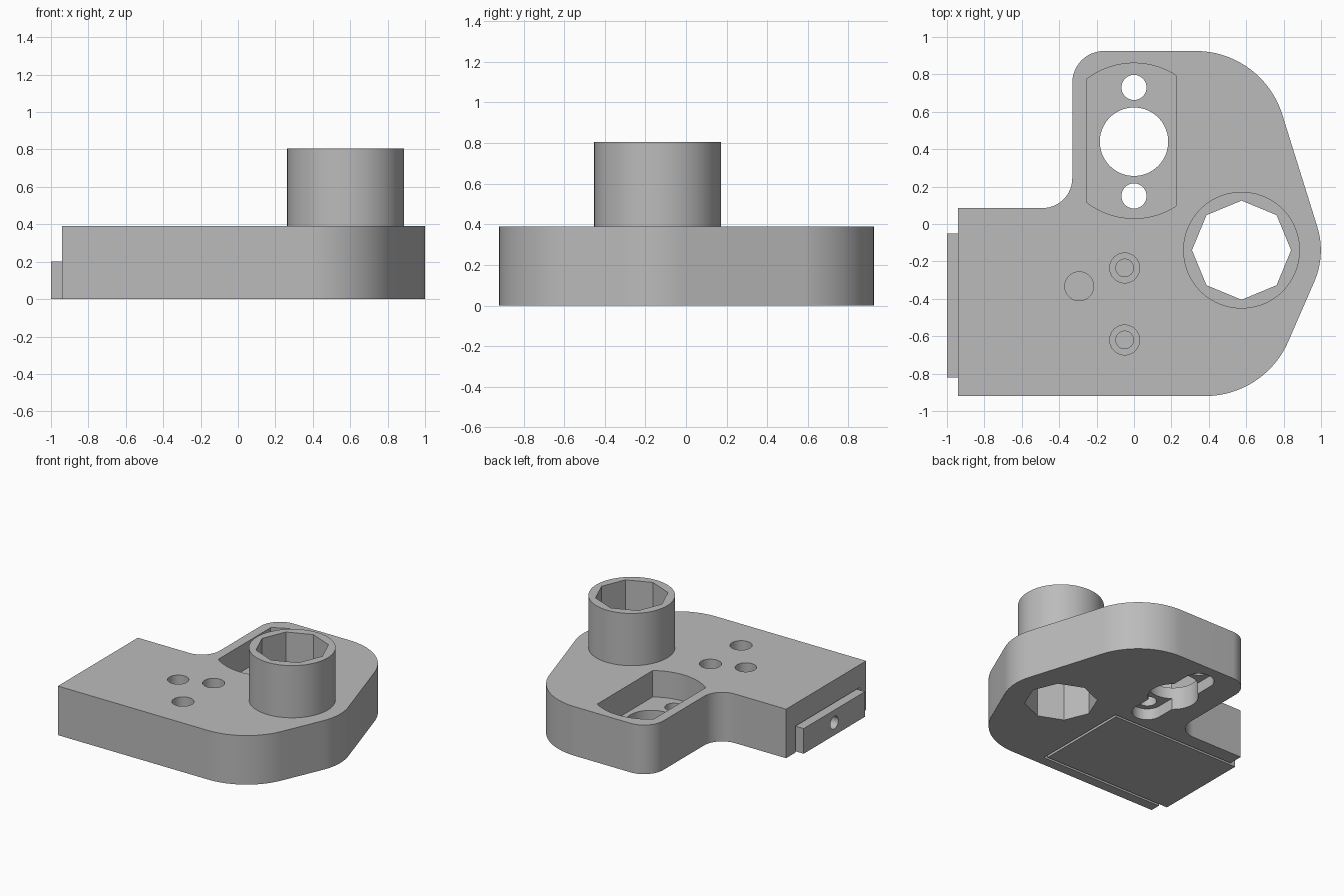
import bpy, bmesh, math

default = bpy.data.objects.get("Cube")
if default:
    bpy.data.objects.remove(default, do_unlink=True)

grey = bpy.data.materials.new("light_grey")
grey.use_nodes = True
colour = (0.5, 0.5, 0.5, 1)
grey.diffuse_color = colour
grey.node_tree.nodes["Principled BSDF"].inputs["Base Color"].default_value = colour


def arc(cx, cy, r, start, end, n=16):
    angles = [math.radians(start + (end - start) * i / n) for i in range(n + 1)]
    return [(cx + r * math.cos(a), cy + r * math.sin(a)) for a in angles]


def circle(cx, cy, r, n=64):
    return arc(cx, cy, r, 0, 360, n)[:-1]


def rectangle(x0, x1, y0, y1):
    return [(x0, y0), (x1, y0), (x1, y1), (x0, y1)]


def prism(name, outline, z0, z1):
    """Extrude a flat outline between two heights."""
    bm = bmesh.new()
    base = bm.faces.new([bm.verts.new((x, y, z0)) for x, y in outline])
    top = bmesh.ops.extrude_face_region(bm, geom=[base])["geom"]
    verts = [g for g in top if isinstance(g, bmesh.types.BMVert)]
    bmesh.ops.translate(bm, verts=verts, vec=(0, 0, z1 - z0))
    bmesh.ops.recalc_face_normals(bm, faces=bm.faces)
    mesh = bpy.data.meshes.new(name)
    bm.to_mesh(mesh)
    bm.free()
    mesh.materials.append(grey)
    obj = bpy.data.objects.new(name, mesh)
    bpy.context.collection.objects.link(obj)
    return obj


def combine(target, tool, operation="DIFFERENCE"):
    """Apply a boolean and discard the tool."""
    tool.hide_render = True
    mod = target.modifiers.new("boolean", "BOOLEAN")
    mod.operation, mod.solver, mod.object = operation, "EXACT", tool
    bpy.context.view_layer.objects.active = target
    bpy.ops.object.modifier_apply(modifier=mod.name)
    bpy.data.objects.remove(tool, do_unlink=True)


HEIGHT = 0.39
SOCKET = (0.575, -0.14)
MOUNT_Y = 0.44

# Bracket body with rounded corners
outline = [(-0.94, -0.92), (-0.94, 0.085)]
outline += arc(-0.49, 0.245, 0.16, -90, 0)
outline += arc(-0.16, 0.755, 0.17, 180, 90)
outline += arc(0.33, 0.44, 0.485, 90, 17, 24)
outline += arc(*SOCKET, 0.424, 17, -23)
outline += arc(0.38, -0.435, 0.485, -23, -90, 24)
body = prism("bracket_body", outline, 0, HEIGHT)

# Round socket tube with an octagonal through hole
combine(body, prism("tube", circle(*SOCKET, 0.312, 96), 0.2, 0.805), "UNION")
combine(body, prism("octagon_cutter", circle(*SOCKET, 0.265, 8), -0.1, 1))

# Upper pocket with flat sides and curved ends
half = [math.degrees(math.acos(x / 0.415)) for x in (0.225, -0.255)]
pocket = arc(0, MOUNT_Y + 0.005, 0.415, half[0], half[1], 24)
pocket += arc(0, MOUNT_Y + 0.005, 0.415, -half[1], -half[0], 24)
combine(body, prism("pocket_cutter", pocket, 0.18, 0.5))

# Long recess on the underside, central hole and two screw holes
recess = arc(0, MOUNT_Y + 0.29, 0.112, 0, 180) + arc(0, MOUNT_Y - 0.29, 0.112, 180, 360)
combine(body, prism("recess_cutter", recess, -0.1, 0.09))
for offset, radius in ((0, 0.183), (0.29, 0.067), (-0.29, 0.067)):
    combine(body, prism("mount_cutter", circle(0, MOUNT_Y + offset, radius), -0.1, 0.5))

# Slot for the sliding plate, open on the right side
combine(body, prism("slot_cutter", rectangle(-1.1, 0.15, -0.84, -0.03), -0.1, 0.21))

# Counterbored screw holes and a plain hole above the slot
for y in (-0.235, -0.62):
    combine(body, prism("counterbore_cutter", circle(-0.05, y, 0.08, 48), 0.31, 0.5))
    combine(body, prism("screw_cutter", circle(-0.05, y, 0.047, 48), 0.15, 0.5))
combine(body, prism("peg_cutter", circle(-0.293, -0.333, 0.077, 48), 0.15, 0.5))

# Sliding plate with a hole in its outer end
plate = prism("sliding_plate", rectangle(-1, 0.13, -0.82, -0.05), 0, 0.2)
drill = prism("drill", circle(0, 0, 0.05, 32), -0.2, 0.2)
drill.rotation_euler.y = math.pi / 2
drill.location = (-1, -0.435, 0.1)
bpy.context.view_layer.update()
combine(plate, drill)

# Smooth the curved walls and keep the edges crisp
for obj in (body, plate):
    bpy.ops.object.select_all(action="DESELECT")
    obj.select_set(True)
    bpy.context.view_layer.objects.active = obj
    bpy.ops.object.shade_smooth_by_angle(angle=math.radians(25))
